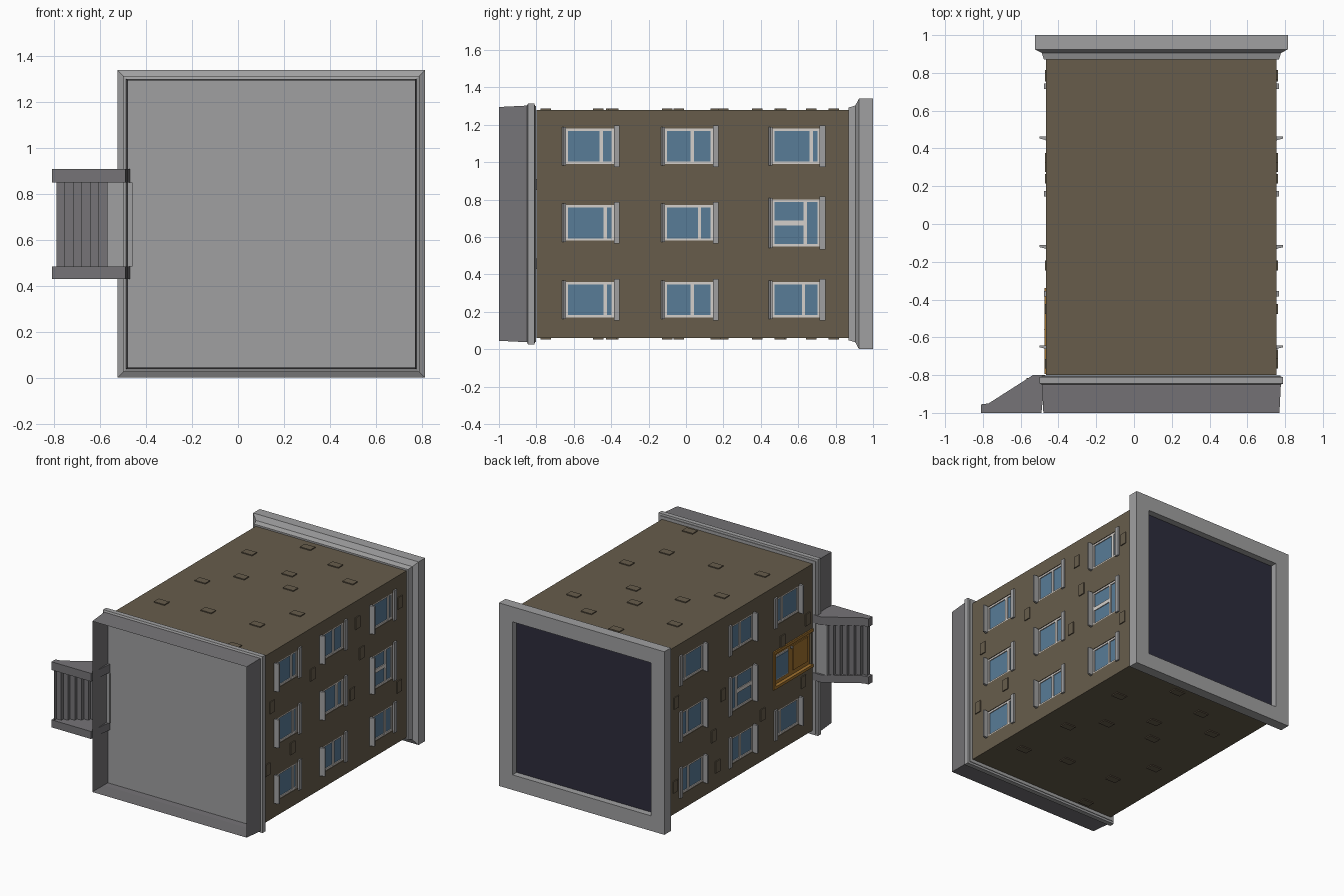
import bpy, bmesh, math

if "Cube" in bpy.data.objects:
    bpy.data.objects.remove(bpy.data.objects["Cube"])

CX, CZ = 0.145, 0.67          # axis of the square tower, which lies along y
WALL = 0.61                   # half width of the walls


def material(name, rgb):
    m = bpy.data.materials.new(name)
    m.diffuse_color = (*rgb, 1)
    m.use_nodes = True
    m.node_tree.nodes["Principled BSDF"].inputs["Base Color"].default_value = m.diffuse_color
    return m


BROWN = material("brown_wall", (0.135, 0.108, 0.071))
LIGHT = material("light_stone", (0.35, 0.35, 0.355))
DARK = material("dark_stone", (0.18, 0.175, 0.185))
WHITE = material("window_white", (0.66, 0.63, 0.60))
GLASS = material("blue_glass", (0.098, 0.20, 0.31))
ROOF = material("navy_roof", (0.026, 0.025, 0.045))
WOOD = material("orange_wood", (0.36, 0.17, 0.028))


def finish(name, bm, mat, recalc=True):
    if recalc:
        bmesh.ops.recalc_face_normals(bm, faces=bm.faces)
    me = bpy.data.meshes.new(name)
    bm.to_mesh(me)
    bm.free()
    me.materials.append(mat)
    ob = bpy.data.objects.new(name, me)
    bpy.context.collection.objects.link(ob)
    return ob


def prisms(name, mat, items):
    """Each item: (xy outline, z0, z1)."""
    bm = bmesh.new()
    for pts, z0, z1 in items:
        lo = [bm.verts.new((x, y, z0)) for x, y in pts]
        hi = [bm.verts.new((x, y, z1)) for x, y in pts]
        bm.faces.new(lo[::-1])
        bm.faces.new(hi)
        n = len(pts)
        for i in range(n):
            j = (i + 1) % n
            bm.faces.new((lo[i], lo[j], hi[j], hi[i]))
    return finish(name, bm, mat)


def boxes(name, mat, items):
    """Each item: x0, x1, y0, y1, z0, z1."""
    return prisms(name, mat, [([(a, c), (b, c), (b, d), (a, d)], e, f)
                              for a, b, c, d, e, f in items])


def square_loft(name, mat, profile):
    """Open square tube from (y, half width) pairs."""
    bm = bmesh.new()
    rings = [[bm.verts.new((CX + sx * h, y, CZ + sz * h))
              for sx, sz in ((-1, -1), (1, -1), (1, 1), (-1, 1))] for y, h in profile]
    for a, b in zip(rings, rings[1:]):
        for i in range(4):
            j = (i + 1) % 4
            bm.faces.new((a[i], a[j], b[j], b[i]))
    return finish(name, bm, mat)


def slab(name, mat, y0, y1, h):
    return boxes(name, mat, [(CX - h, CX + h, y0, y1, CZ - h, CZ + h)])


# main tower, open base skirt, trim and parapet
body = slab("tower_walls", BROWN, -0.80, 0.89, WALL)
square_loft("base_skirt", DARK, [(-1, 0.625), (-0.86, 0.632), (-0.81, 0.632)])
square_loft("base_trim", LIGHT, [(-0.85, 0.632), (-0.845, 0.645), (-0.81, 0.645), (-0.805, WALL)])
slab("base_floor", LIGHT, -0.81, -0.803, 0.631)
square_loft("parapet", LIGHT, [(0.87, WALL), (0.87, 0.622), (0.905, 0.633), (0.925, 0.67),
                               (1, 0.67), (1, 0.56), (0.95, 0.56)])
slab("roof_deck", ROOF, 0.94, 0.952, 0.562)

# windows: columns along y, rows along z, with the mullion place for each
COLS = [(-0.645, -0.385), (-0.115, 0.145), (0.46, 0.715)]
ROWS = [(0.17, 0.36), (0.58, 0.77), (0.99, 1.18)]
MULLION = [[0.82, 0.57, 0.66], [0.82, 0.72, 0.70], [0.74, 0.57, 0.82]]
cutters = []
for s, side in ((1, "right"), (-1, "left")):
    wall = CX + s * WALL
    frames, panes, sills, lintels = [], [], [], []

    def put(lst, d0, d1, *yz):
        a, b = sorted((wall + s * d0, wall + s * d1))
        lst.append((a, b, *yz))

    for r, (z0, z1) in enumerate(ROWS):
        for c, (y0, y1) in enumerate(COLS):
            if s < 0 and (r, c) == (1, 0):
                continue                      # the door sits here
            cross = r == 1 and c == (2 if s > 0 else 1)
            e = 0.03 if cross else 0
            a, b = z0 - e, z1 + e
            put(cutters, -0.018, 0.02, y0, y1, a, b)
            put(panes, -0.017, -0.012, y0 + 0.005, y1 - 0.005, a + 0.005, b - 0.005)
            w = 0.013
            m = y0 + (y1 - y0) * MULLION[r][c]
            for p, q in ((y0, y0 + w), (y1 - w, y1), (m - 0.009, m + 0.009)):
                put(frames, -0.018, -0.004, p, q, a, b)
            for p, q in ((a, a + w), (b - w, b)):
                put(frames, -0.018, -0.005, y0, y1, p, q)
            if cross:
                zc = (a + b) / 2
                put(frames, -0.018, -0.006, y0, m, zc - 0.014, zc + 0.014)
            sills.append(([(wall - s * 0.01, y0 + 0.003), (wall + s * 0.034, y0 + 0.003),
                           (wall + s * 0.034, y0 - 0.008), (wall + s * 0.012, y0 - 0.013),
                           (wall - s * 0.01, y0 - 0.022)], a - 0.008, b + 0.008))
            put(lintels, -0.01, 0.012, y1, y1 + 0.03, a - 0.016, b + 0.016)
    boxes(f"window_frames_{side}", WHITE, frames)
    boxes(f"window_glass_{side}", GLASS, panes)
    prisms(f"window_sills_{side}", LIGHT, sills)
    boxes(f"window_lintels_{side}", LIGHT, lintels)

# door on the left wall: frame, recessed leaf, small window and knob
W = CX - WALL
DY0, DY1, DZ0, DZ1 = -0.795, -0.34, 0.53, 0.81
cutters.append((W - 0.02, W + 0.024, DY0 + 0.01, DY1, DZ0, DZ1))
boxes("door_frame", WOOD, [(W - 0.01, W + 0.02, DY0, DY1, DZ0, DZ0 + 0.02),
                           (W - 0.01, W + 0.02, DY0, DY1, DZ1 - 0.02, DZ1),
                           (W - 0.01, W + 0.02, DY1 - 0.02, DY1, DZ0 + 0.02, DZ1 - 0.02)])
boxes("door_leaf", WOOD, [(W + 0.015, W + 0.022, DY0, DY1, DZ0, DZ1)])
boxes("door_panel", WOOD, [(W + 0.008, W + 0.016, -0.76, -0.59, 0.58, 0.76)])
boxes("door_window_frame", WHITE, [(W + 0.008, W + 0.016, -0.53, -0.37, 0.58, 0.76)])
boxes("door_window_glass", GLASS, [(W + 0.004, W + 0.009, -0.52, -0.38, 0.59, 0.75)])
bm = bmesh.new()
bmesh.ops.create_icosphere(bm, subdivisions=1, radius=0.012)
bmesh.ops.translate(bm, verts=bm.verts, vec=(W, -0.56, 0.76))
finish("door_knob", bm, LIGHT)

# cut the window and door recesses
cutter = boxes("recess_cutter", BROWN, cutters)
cutter.hide_render = True
cutter.hide_viewport = True
mod = body.modifiers.new("recesses", 'BOOLEAN')
mod.operation = 'DIFFERENCE'
mod.solver = 'EXACT'
mod.object = cutter

# loose bricks standing slightly proud of the walls
TOP = [(-0.26, 0.5), (0.01, 0.79), (0.32, 0.67), (0.55, 0.51), (-0.26, -0.04), (-0.085, 0.16),
       (0.15, 0.38), (-0.29, -0.47), (0.04, -0.4), (0.285, 0.2), (0.43, -0.39), (0.55, -0.1),
       (0.495, -0.75)]
SIDE = [(0.79, 1.08), (0.3, 1.12), (-0.22, 0.94), (-0.69, 0.88), (-0.45, 0.49),
        (0.24, 0.62), (0.78, 0.47), (-0.74, 0.44), (0.35, 0.88)]
bricks = []
for s in (1, -1):
    z, x = CZ + s * WALL, CX + s * WALL
    for u, v in TOP:
        p = CX + s * (u - CX)
        bricks.append((p - 0.043, p + 0.043, v - 0.028, v + 0.028, z - 0.007, z + 0.007))
    for v, h in SIDE:
        q = CZ + s * (h - CZ)
        if s < 0 and -0.8 < v < -0.3 and 0.5 < q < 0.85:
            continue
        bricks.append((x - 0.007, x + 0.007, v - 0.026, v + 0.026, q - 0.043, q + 0.043))
boxes("raised_bricks", BROWN, bricks)

# entrance stairs: two side walls, zigzag steps and a landing
outline = [(-0.81, -1), (-0.81, -0.955), (-0.77, -0.95), (-0.535, -0.80), (-0.47, -0.80), (-0.49, -1)]
prisms("stair_side_walls", DARK, [(outline, 0.43, 0.485), (outline, 0.85, 0.91)])
N = 6
path = [(-0.79, -1)]
for i in range(N):
    y = -0.97 + i * 0.026
    path += [(-0.79 + i * 0.037, y), (-0.79 + (i + 1) * 0.037, y)]
path.append((path[-1][0], -0.82))
bm = bmesh.new()
lo = [bm.verts.new((x, y, 0.485)) for x, y in path]
hi = [bm.verts.new((x, y, 0.85)) for x, y in path]
for i in range(len(path) - 1):
    bm.faces.new((lo[i + 1], lo[i], hi[i], hi[i + 1]))
finish("stair_steps", bm, DARK, recalc=False)
boxes("stair_landing", LIGHT, [(-0.57, -0.46, -0.828, -0.815, 0.485, 0.85)])
